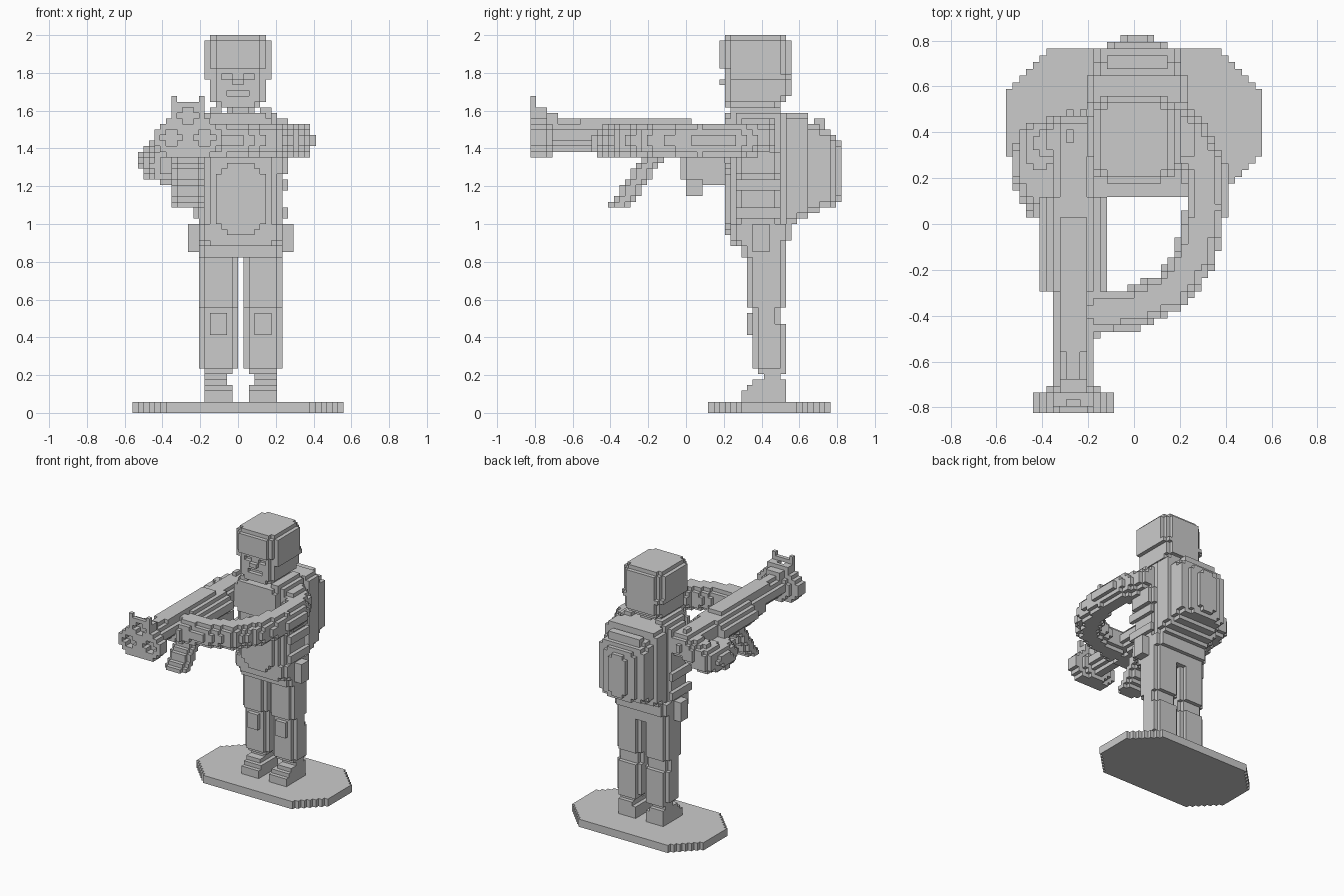
import bpy, bmesh
from mathutils import Vector

cube = bpy.data.objects.get("Cube")
if cube:
    bpy.data.objects.remove(cube)

V = 2 / 68  # edge of one cell

grey = bpy.data.materials.new("plain_grey")
grey.use_nodes = True
colour = (0.6, 0.6, 0.6, 1)
grey.diffuse_color = colour
grey.node_tree.nodes["Principled BSDF"].inputs["Base Color"].default_value = colour


def block(x, y, z, cut=0, axes="xy"):
    """Cells of a box, with corners stepped off across the given axes."""
    cells = set()
    for i in range(*x):
        for j in range(*y):
            for k in range(*z):
                gap = {"x": min(i - x[0], x[1] - 1 - i),
                       "y": min(j - y[0], y[1] - 1 - j),
                       "z": min(k - z[0], z[1] - 1 - k)}
                d = [gap[a] for a in axes]
                if all(d[a] + d[b] >= cut for a in range(len(d)) for b in range(a)):
                    cells.add((i, j, k))
    return cells


def tube(path, radius):
    """Cells within a radius of a polyline."""
    cells = set()
    pts = [Vector(p) for p in path]
    r = int(radius) + 2
    for a, b in zip(pts, pts[1:]):
        d = b - a
        lo = [int(min(a[n], b[n])) - r for n in range(3)]
        hi = [int(max(a[n], b[n])) + r for n in range(3)]
        for c in block(*zip(lo, hi)):
            p = Vector(c) + Vector((0.5, 0.5, 0.5))
            t = max(0, min(1, (p - a).dot(d) / d.length_squared))
            if (p - a - d * t).length <= radius:
                cells.add(c)
    return cells


def mirror(cells):
    return {(-i, j, k) for i, j, k in cells}


def build(name, cells):
    """Skin the cells with outer faces and merge the flat ones."""
    bm = bmesh.new()
    verts = {}

    def corner(p):
        if p not in verts:
            verts[p] = bm.verts.new([n * V for n in p])
        return verts[p]

    for c in cells:
        for axis in range(3):
            for side in (0, 1):
                near = list(c)
                near[axis] += 2 * side - 1
                if tuple(near) in cells:
                    continue
                u, w = (axis + 1) % 3, (axis + 2) % 3
                ring = []
                for du, dw in ((0, 0), (1, 0), (1, 1), (0, 1)):
                    p = list(c)
                    p[axis] += side
                    p[u] += du
                    p[w] += dw
                    ring.append(corner(tuple(p)))
                bm.faces.new(ring if side else ring[::-1])
    bmesh.ops.dissolve_limit(bm, angle_limit=0.02, verts=bm.verts[:], edges=bm.edges[:])
    mesh = bpy.data.meshes.new(name)
    bm.to_mesh(mesh)
    bm.free()
    mesh.materials.append(grey)
    bpy.context.collection.objects.link(bpy.data.objects.new(name, mesh))


# Stand
build("base", block((-19, 19), (4, 26), (0, 2), 6))

# Legs, boots and hip pouches
boot = (block((-6, -1), (10, 18), (2, 4)) | block((-6, -1), (11, 18), (4, 5))
        | block((-6, -2), (12, 18), (5, 6)) | block((-6, -2), (14, 17), (6, 8)))
leg = (block((-7, 0), (11, 18), (19, 29), 1) | block((-7, 0), (12, 17), (16, 19), 1)
       | block((-7, 0), (12, 18), (8, 16), 1) | block((-6, -1), (13, 18), (7, 8))
       | block((-5, -2), (11, 13), (14, 18)))
pouch = block((-9, -7), (12, 15), (29, 34))
side_pack = block((-8, -7), (9, 17), (35, 37)) | block((-8, -7), (9, 17), (40, 42))
for side, flip in (("right", lambda c: c), ("left", mirror)):
    for name, part in (("boot", boot), ("leg", leg), ("hip_pouch", pouch), ("side_pack", side_pack)):
        build(side + "_" + name, flip(part))

# Torso with stepped lower front, vest plate, collar and straps
torso = (block((-7, 8), (10, 18), (28, 30), 1) | block((-7, 8), (9, 18), (30, 32), 1)
         | block((-7, 8), (8, 19), (31, 34), 1) | block((-7, 8), (8, 18), (34, 53), 2)
         | block((-6, 7), (8, 18), (53, 54), 1))
build("torso", torso)
build("vest_plate", block((-4, 5), (7, 8), (32, 45), 2, "xz") | block((-6, 6), (7, 8), (46, 54), 1, "xz"))
build("belt_front", block((-5, 6), (8, 10), (30, 32)))
build("straps", block((4, 6), (8, 17), (53, 55)) | block((-5, -3), (8, 17), (53, 55)))

# Backpack stepping inward toward the rear
pack = set()
for x0, x1, back, z0, z1 in ((-7, 8, 20, 34, 54), (-7, 8, 22, 35, 54), (-6, 7, 24, 36, 52),
                             (-6, 7, 26, 37, 51), (-4, 5, 27, 37, 50), (-2, 3, 28, 38, 49)):
    pack |= block((x0, x1), (18, back), (z0, z1), 1, "xz")
build("backpack", pack | block((-4, 5), (23, 25), (51, 53)))

# Head, neck and helmet
face = (block((-5, 5), (7, 18), (56, 63), 1) | block((-4, 4), (7, 17), (55, 56), 1))
for x in ((-3, -1), (1, 3)):
    face -= block(x, (7, 8), (60, 61))
face -= block((-2, 2), (7, 8), (57, 58))
face |= block((-1, 1), (6, 7), (59, 60))
build("face", face)
build("neck", block((-2, 3), (9, 16), (53, 55), 1))
helmet = (block((-6, 6), (6, 19), (62, 67), 2) | block((-6, 6), (7, 19), (61, 62), 2)
          | block((-5, 5), (7, 18), (67, 68), 1) | block((-6, 6), (11, 19), (60, 61), 1)
          | block((-5, 5), (13, 19), (57, 60), 1)
          | block((-6, -5), (8, 17), (60, 62)) | block((5, 6), (8, 17), (60, 62)))
build("helmet", helmet)

# Left arm curving round to the weapon
build("left_shoulder", block((6, 11), (8, 17), (46, 54), 3, "xyz") | block((6, 9), (9, 17), (43, 47), 1))
build("left_arm", tube([(8, 13, 49.5), (10.5, 8, 49), (10.7, 2, 49), (9, -5, 49), (5.5, -10, 49),
                        (0, -12.5, 49), (-5, -13, 49)], 3.1))
build("left_hand", block((-7, -4), (-17, -10), (46, 51), 1, "xyz"))

# Right arm bent outward and back to the grip
build("right_shoulder", block((-13, -6), (9, 17), (45, 53), 3, "xyz"))
build("right_arm", tube([(-9, 13, 49), (-14.2, 12, 46), (-14.6, 7, 45), (-13, 3.5, 44.5), (-9, 3, 44)], 3.3))

# Weapon: muzzle cluster with three bores
muzzle = (block((-15, -3), (-28, -25), (46, 53), 2, "xz") | block((-13, -5), (-25, -24), (46, 53), 2, "xz")
          | block((-12, -6), (-28, -27), (52, 56)) | block((-12, -6), (-27, -25), (52, 55))
          | block((-11, -7), (-25, -23), (52, 54))
          | block((-12, -11), (-28, -27), (56, 57)) | block((-7, -6), (-28, -27), (56, 57)))
for x, z in ((-9, 52), (-12, 48), (-6, 48)):
    muzzle -= block((x - 2, x + 2), (-28, -26), (z, z + 3), 1, "xz")
build("muzzle", muzzle)

# Barrel, receiver and stock
build("barrel", block((-12, -6), (-25, -10), (47, 53), 2, "xz") | block((-12, -6), (-16, -10), (46, 52), 1, "xz"))
build("receiver", block((-14, -4), (-10, 4), (46, 52), 2, "xz") | block((-11, -7), (-19, 1), (52, 53)))
build("stock", block((-12, -6), (4, 13), (46, 52), 1, "xz"))
build("magazine", block((-12, -6), (3, 7), (41, 46)))
build("rear_grip", block((-11, -7), (0, 3), (39, 46)) | block((-12, -6), (-1, 4), (42, 46), 1))

# Slanted front grip
grip = set()
for k in range(37, 47):
    y = -14 + round((k - 37) * 0.75)
    grip |= block((-12, -6), (y, y + 4), (k, k + 1), 1)
build("front_grip", grip)
